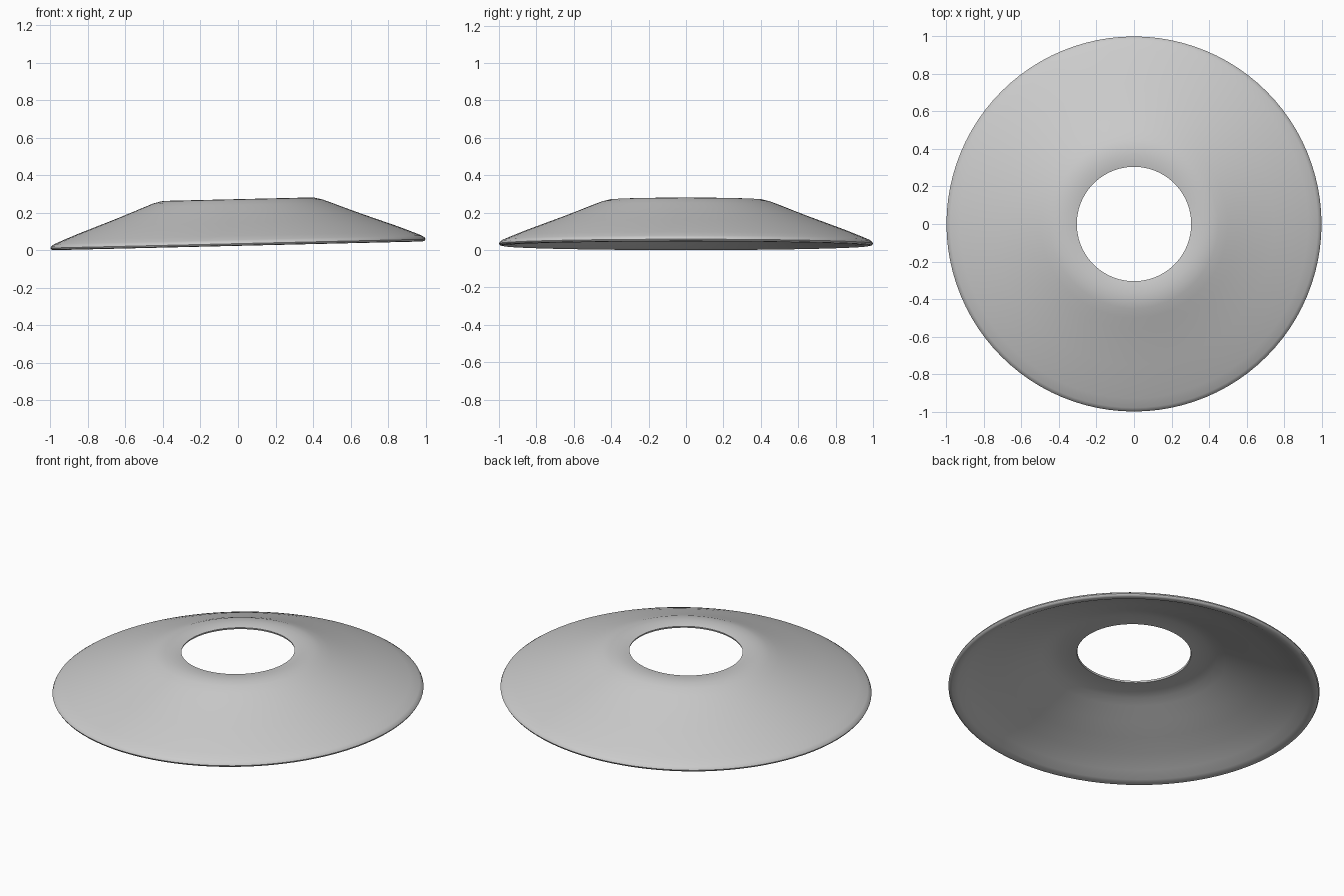
import bpy, bmesh, math
from mathutils import Vector

cube = bpy.data.objects.get("Cube")
if cube:
    bpy.data.objects.remove(cube, do_unlink=True)

# Plain grey material
grey = bpy.data.materials.new("plain_grey")
grey.use_nodes = True
colour = (0.6, 0.6, 0.6, 1.0)
grey.diffuse_color = colour
grey.node_tree.nodes["Principled BSDF"].inputs["Base Color"].default_value = colour

# Closed shell cross-section (radius, height): outside from hole to rim, then underside back
PROFILE = [
    (0.305, 0.266), (0.33, 0.271), (0.37, 0.273), (0.41, 0.271), (0.45, 0.261),
    (0.50, 0.242), (0.56, 0.218), (0.65, 0.183), (0.75, 0.146), (0.85, 0.109),
    (0.93, 0.077), (0.98, 0.056), (0.995, 0.046), (1.0, 0.036), (0.995, 0.027),
    (0.98, 0.024), (0.95, 0.033), (0.90, 0.062), (0.80, 0.107), (0.70, 0.145),
    (0.60, 0.184), (0.50, 0.226), (0.45, 0.245), (0.40, 0.256), (0.34, 0.258),
    (0.308, 0.256),
]
SIDES = 96
TILT = 0.0235  # rise per unit toward +x

# Revolve the cross-section and lean it slightly to one side
bm = bmesh.new()
rings = []
for i in range(SIDES):
    a = 2 * math.pi * i / SIDES
    c, s = math.cos(a), math.sin(a)
    rings.append([bm.verts.new(Vector((r * c, r * s, z + TILT * r * c))) for r, z in PROFILE])
n = len(PROFILE)
for i in range(SIDES):
    a, b = rings[i], rings[(i + 1) % SIDES]
    for j in range(n):
        k = (j + 1) % n
        bm.faces.new((a[j], a[k], b[k], b[j]))
bmesh.ops.recalc_face_normals(bm, faces=bm.faces)

# Stand it on the ground
low = min(v.co.z for v in bm.verts)
bmesh.ops.translate(bm, verts=bm.verts, vec=(0, 0, -low))

mesh = bpy.data.meshes.new("conical_ring_shade")
bm.to_mesh(mesh)
bm.free()
mesh.materials.append(grey)
shade = bpy.data.objects.new("conical_ring_shade", mesh)
bpy.context.collection.objects.link(shade)

# Smooth shading with a crisp hole edge
bpy.ops.object.select_all(action='DESELECT')
shade.select_set(True)
bpy.context.view_layer.objects.active = shade
bpy.ops.object.shade_smooth_by_angle(angle=math.radians(50))
